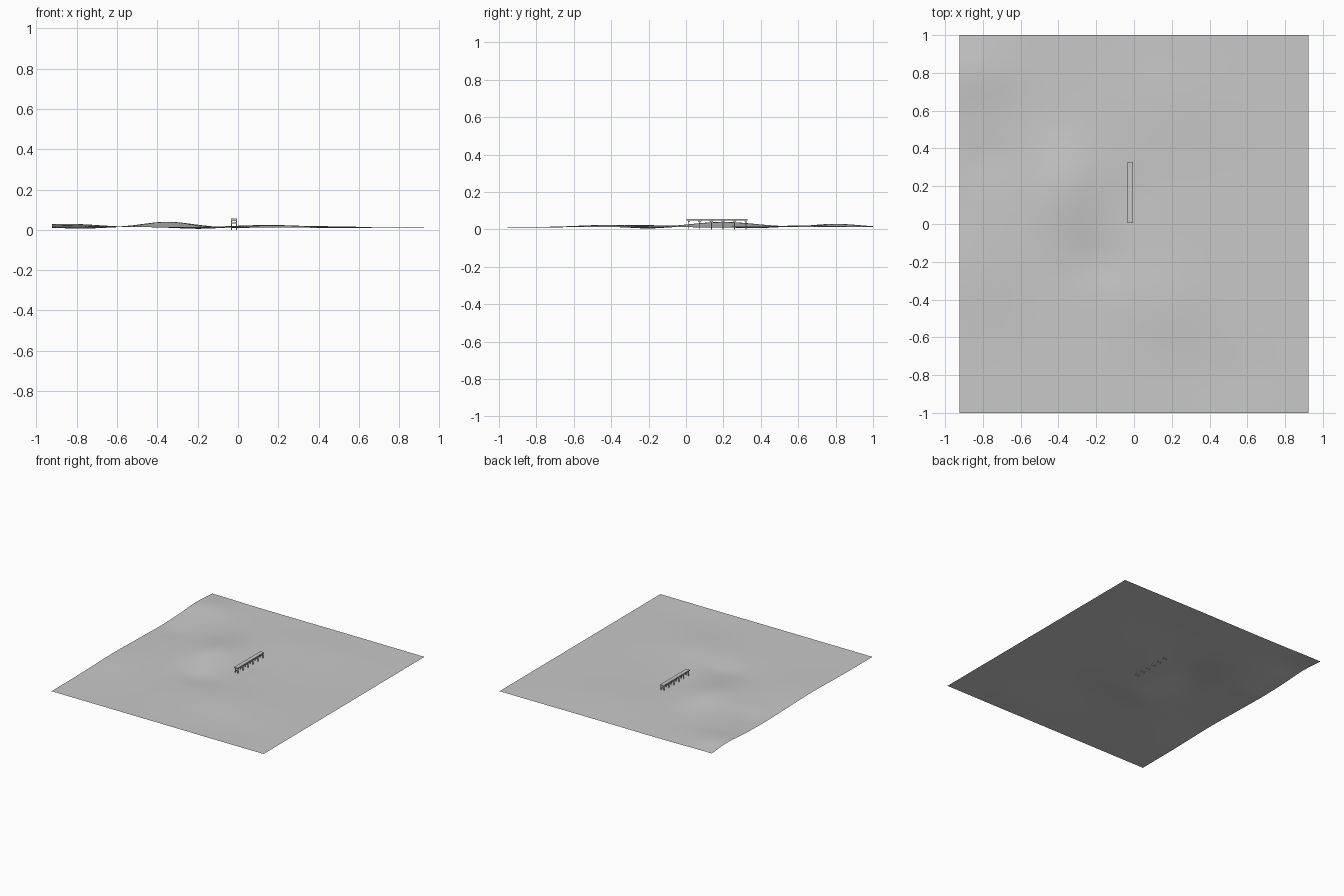
import bpy, bmesh, math
from mathutils import Vector

cube = bpy.data.objects.get("Cube")
if cube:
    bpy.data.objects.remove(cube, do_unlink=True)

# One plain grey for everything
grey = bpy.data.materials.new("stone grey")
grey.use_nodes = True
colour = (0.58, 0.58, 0.58, 1)
grey.diffuse_color = colour
grey.node_tree.nodes["Principled BSDF"].inputs["Base Color"].default_value = colour


def finish(name, bm):
    mesh = bpy.data.meshes.new(name)
    bm.to_mesh(mesh)
    bm.free()
    mesh.materials.append(grey)
    obj = bpy.data.objects.new(name, mesh)
    bpy.context.collection.objects.link(obj)
    return obj


def add_box(bm, centre, size):
    made = bmesh.ops.create_cube(bm, size=1)["verts"]
    bmesh.ops.scale(bm, vec=size, verts=made)
    bmesh.ops.translate(bm, vec=centre, verts=made)


def add_beam(bm, start, end, width):
    a, b = Vector(start), Vector(end)
    made = bmesh.ops.create_cube(bm, size=1)["verts"]
    bmesh.ops.scale(bm, vec=(width, width, (b - a).length), verts=made)
    turn = (b - a).to_track_quat('Z', 'Y').to_matrix()
    bmesh.ops.rotate(bm, matrix=turn, verts=made)
    bmesh.ops.translate(bm, vec=(a + b) / 2, verts=made)


# Rolling ground: centre x, y, radius x, y, height of each hill or hollow
swells = [
    (-0.35, 0.20, 0.17, 0.24, 0.027),
    (-0.85, 0.80, 0.22, 0.17, 0.017),
    (-0.85, -0.25, 0.22, 0.30, 0.010),
    (0.15, -0.42, 0.24, 0.22, 0.011),
    (0.20, 0.65, 0.35, 0.25, 0.008),
    (-0.78, 0.35, 0.15, 0.13, -0.007),
    (-0.20, -0.20, 0.16, 0.13, -0.009),
    (0.00, 0.15, 0.10, 0.12, -0.004),
    (0.50, -0.80, 0.25, 0.15, -0.004),
]


def ground_height(x, y):
    z = 0.013
    for cx, cy, rx, ry, h in swells:
        z += h * math.exp(-((x - cx) / rx) ** 2 - ((y - cy) / ry) ** 2)
    return max(z, 0.003)


bm = bmesh.new()
bmesh.ops.create_grid(bm, x_segments=56, y_segments=60, size=1)
for v in bm.verts:
    v.co.x *= 0.923
    v.co.z = ground_height(v.co.x, v.co.y)
for f in bm.faces:
    f.smooth = True
finish("rolling_ground", bm)

# Footbridge deck
mid_x, start_y, end_y = -0.02, 0.004, 0.328
bm = bmesh.new()
add_box(bm, (mid_x, (start_y + end_y) / 2, 0.053), (0.031, end_y - start_y, 0.008))
finish("bridge_deck", bm)

# Six trestles: two posts, a cap, a low tie and braces up to the deck
posts, ties, braces = bmesh.new(), bmesh.new(), bmesh.new()
count = 6
for i in range(count):
    y = start_y + 0.008 + i * (end_y - start_y - 0.016) / (count - 1)
    for side in (-1, 1):
        x = mid_x + side * 0.012
        add_box(posts, (x, y, 0.025), (0.005, 0.005, 0.05))
        for along in (-1, 1):
            if start_y < y + along * 0.012 < end_y:
                add_beam(braces, (x, y, 0.037), (x, y + along * 0.012, 0.05), 0.003)
    for z in (0.047, 0.033):
        add_box(ties, (mid_x, y, z), (0.028, 0.005, 0.005))
finish("bridge_posts", posts)
finish("bridge_cross_ties", ties)
finish("bridge_braces", braces)
